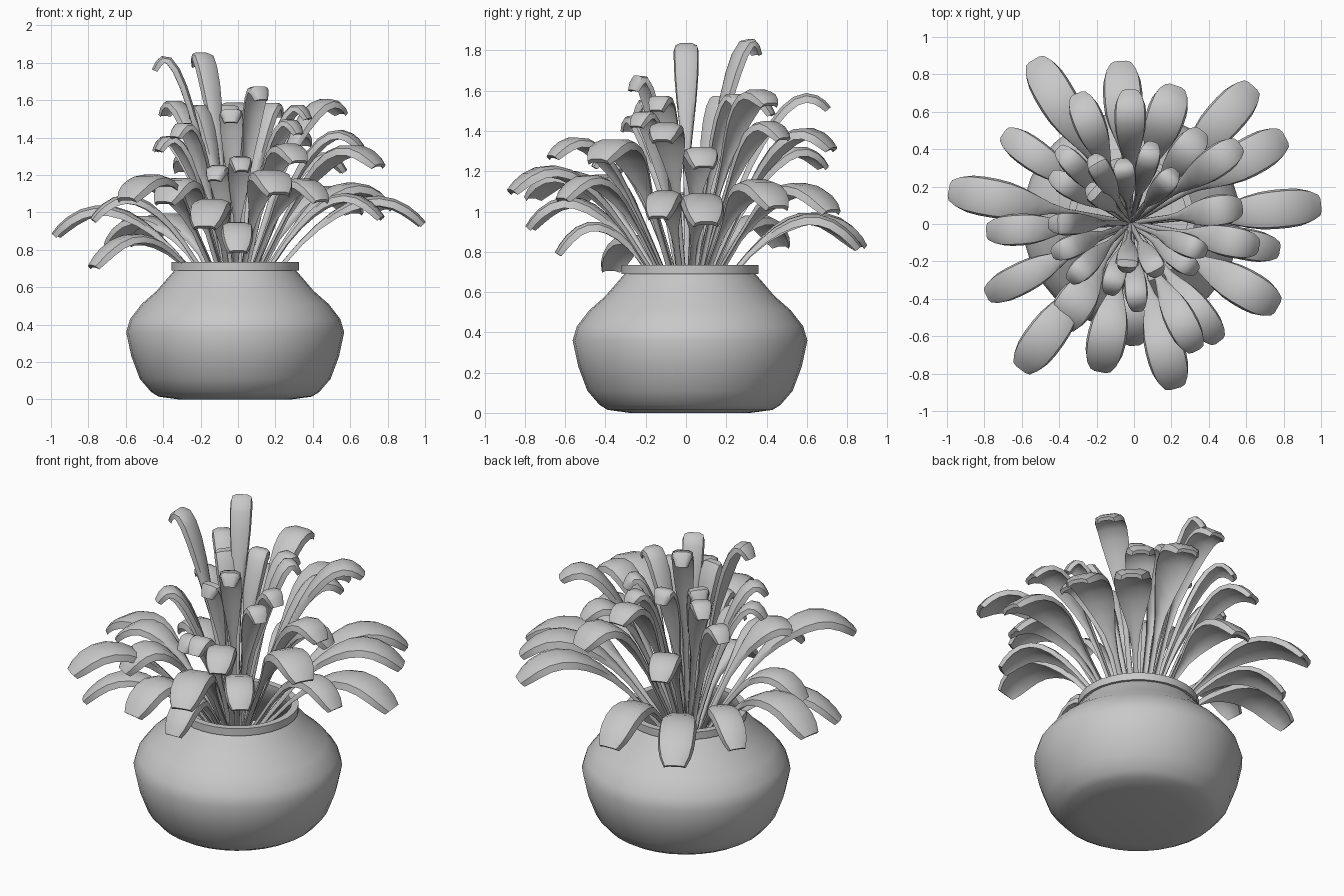
import bpy
import bmesh
import math
from mathutils import Vector

cube = bpy.data.objects.get("Cube")
if cube:
    bpy.data.objects.remove(cube, do_unlink=True)

# One plain grey for the whole model
grey = bpy.data.materials.new("soft_grey")
grey.use_nodes = True
tone = (0.58, 0.58, 0.58, 1)
grey.diffuse_color = tone
grey.node_tree.nodes["Principled BSDF"].inputs["Base Color"].default_value = tone


def finish(bm, name, angle):
    """Turn a bmesh into a shaded object."""
    bmesh.ops.recalc_face_normals(bm, faces=bm.faces)
    mesh = bpy.data.meshes.new(name)
    bm.to_mesh(mesh)
    bm.free()
    mesh.materials.append(grey)
    obj = bpy.data.objects.new(name, mesh)
    bpy.context.collection.objects.link(obj)
    bpy.ops.object.select_all(action="DESELECT")
    obj.select_set(True)
    bpy.context.view_layer.objects.active = obj
    bpy.ops.object.shade_smooth_by_angle(angle=math.radians(angle))
    return obj


def skin(bm, rings):
    """Join equal closed rings of points and cap both ends."""
    loops = [[bm.verts.new(p) for p in ring] for ring in rings]
    n = len(loops[0])
    for a, b in zip(loops, loops[1:]):
        for i in range(n):
            j = (i + 1) % n
            bm.faces.new((a[i], a[j], b[j], b[i]))
    bm.faces.new(loops[0])
    bm.faces.new(loops[-1])


# Pot: lathed body with a raised collar and a hollow inside
def lathe(name, profile, center, sides=32):
    rings = []
    for r, z in profile:
        turn = [math.tau * i / sides for i in range(sides)]
        rings.append([center + Vector((r * math.cos(a), r * math.sin(a), z)) for a in turn])
    bm = bmesh.new()
    skin(bm, rings)
    return finish(bm, name, 40)


pot_center = Vector((-0.015, 0.02, 0))
pot_profile = [
    (0.3, 0), (0.41, 0.015), (0.45, 0.04), (0.51, 0.11), (0.555, 0.23), (0.583, 0.36),
    (0.562, 0.43), (0.5, 0.51), (0.42, 0.58), (0.36, 0.65), (0.325, 0.69),
    (0.34, 0.69), (0.34, 0.735), (0.3, 0.735), (0.3, 0.68), (0.4, 0.55),
    (0.5, 0.4), (0.4, 0.3),
]
lathe("pot", pot_profile, pot_center)


# Leaves: a slender stem that widens into a thick, blunt, drooping blade
root = Vector((-0.02, 0.005, 0.4))
# position along the leaf, and share of the full blade width
widths = [(0, 0), (0.2, 0), (0.35, 0.1), (0.44, 0.3), (0.52, 0.56), (0.6, 0.8),
          (0.68, 0.95), (0.76, 1), (0.84, 1), (0.91, 0.95), (0.96, 0.82), (1, 0.58)]
# blade section with lips turned down: across, up
section = [(-1, -0.9), (-0.9, 0.1), (-0.5, 0.5), (0.5, 0.5),
           (0.9, 0.1), (1, -0.9), (0.5, -0.3), (-0.5, -0.3)]


def add_leaf(bm, x, y, tip, half_width, power, bend, lean):
    reach = Vector((x - root.x, y - root.y, 0))
    out = reach.normalized()
    side = Vector((-out.y, out.x, 0))
    rise = tip - root.z
    sag = bend + 0.33 * rise

    def curve(t):
        height = (rise + sag) * t - sag * t ** power
        return root + reach * t ** lean + Vector((0, 0, height))

    rings = []
    for t, share in widths:
        along = (curve(t + 0.01) - curve(max(0, t - 0.01))).normalized()
        up = along.cross(side).normalized()
        across = max(0.015, half_width * share)
        thick = 0.014 + 0.24 * half_width * share
        rings.append([curve(t) + side * u * across + up * v * thick for u, v in section])
    skin(bm, rings)


# Each leaf: tip x, tip y, tip height
long_leaves = [
    (-0.53, 0.87, 0.83), (-0.07, 0.86, 0.82), (0.22, 0.73, 1.31), (0.63, 0.73, 1.0),
    (0.80, 0.46, 1.02), (0.99, 0.1, 0.94), (0.76, -0.44, 1.25), (0.22, -0.87, 1.1),
    (-0.18, -0.78, 0.92), (-0.6, -0.77, 1.07), (-0.98, 0.18, 0.88), (-0.40, -0.55, 1.05),
]
middle_leaves = [
    (0.77, -0.14, 0.97), (0.33, -0.67, 1.27), (0.45, -0.62, 1.06), (-0.78, -0.38, 0.71),
    (-0.78, -0.04, 0.96), (-0.69, 0.48, 0.83), (-0.3, 0.69, 1.22), (-0.02, 0.71, 1.51),
    (0.56, 0.42, 1.53), (0.57, 0.09, 1.22), (0.0, -0.64, 0.79), (0.36, 0.49, 1.36),
    (0.66, -0.12, 1.35),
]
short_leaves = [
    (-0.4, 0.4, 1.52), (-0.44, 0.26, 1.33), (-0.22, 0.36, 1.78), (-0.06, 0.34, 1.5),
    (0.1, 0.43, 1.48), (0.22, 0.28, 1.51), (-0.43, -0.16, 1.33), (-0.34, -0.3, 1.4),
    (-0.45, 0, 1.76), (-0.13, -0.37, 1.17), (0.02, -0.46, 1.22), (0.13, -0.27, 1.6),
    (0.33, -0.25, 1.42), (0.38, -0.15, 1.5), (-0.04, -0.25, 1.48), (-0.24, 0.2, 1.5),
]
# half width, droop power, bend and outward lean for each group
groups = [
    ("long_leaves", long_leaves, 0.105, 3, 0.63, 1),
    ("middle_leaves", middle_leaves, 0.085, 3, 0.6, 1),
    ("short_leaves", short_leaves, 0.062, 5, 0.2, 1.25),
]
for name, leaves, *shape in groups:
    bm = bmesh.new()
    for x, y, tip in leaves:
        add_leaf(bm, x, y, tip, *shape)
    finish(bm, name, 50)
